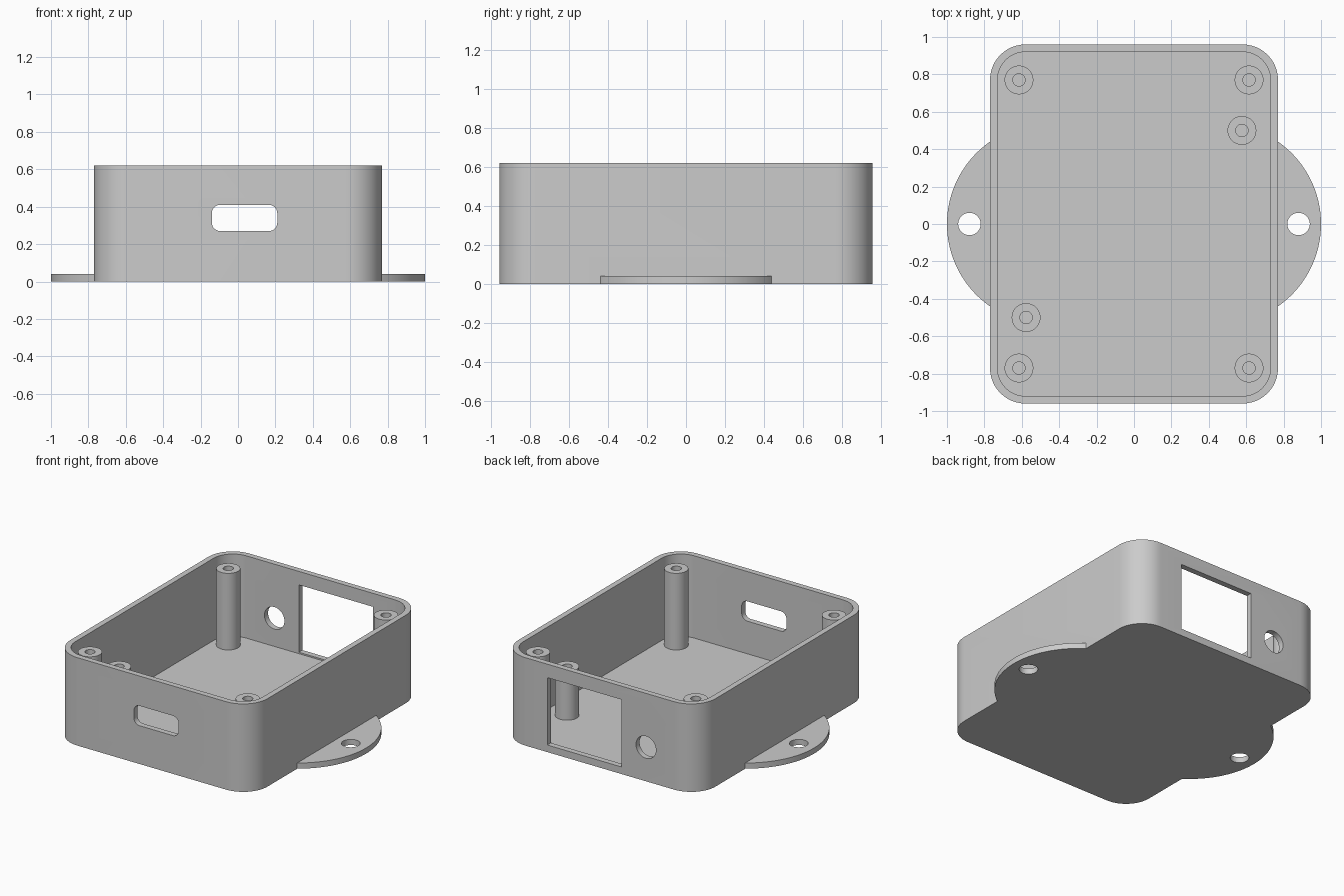
import bpy, bmesh
from math import cos, sin, pi, acos, radians

if "Cube" in bpy.data.objects:
    bpy.data.objects.remove(bpy.data.objects["Cube"], do_unlink=True)

WIDTH, DEPTH, HEIGHT = 1.54, 1.92, 0.62
WALL, FLOOR, CORNER = 0.04, 0.04, 0.19

grey = bpy.data.materials.new("plain grey")
grey.use_nodes = True
grey.diffuse_color = (0.6, 0.6, 0.6, 1)
grey.node_tree.nodes["Principled BSDF"].inputs["Base Color"].default_value = (0.6, 0.6, 0.6, 1)


def arc(cx, cy, r, start, end, steps):
    return [(cx + r * cos(start + (end - start) * i / steps),
             cy + r * sin(start + (end - start) * i / steps)) for i in range(steps + 1)]


def circle(cx, cy, r, steps=40):
    return arc(cx, cy, r, 0, 2 * pi, steps)[:-1]


def rounded_rect(cx, cy, w, h, r, steps=12):
    pts = []
    for i, (sx, sy) in enumerate([(1, 1), (-1, 1), (-1, -1), (1, -1)]):
        pts += arc(cx + sx * (w / 2 - r), cy + sy * (h / 2 - r), r,
                   i * pi / 2, (i + 1) * pi / 2, steps)
    return pts


def prism(name, outline, low, high, along="z"):
    """Extrude an outline along z, or an (x, z) outline along y."""
    bm = bmesh.new()
    place = (lambda a, b: (a, b, low)) if along == "z" else (lambda a, b: (a, low, b))
    face = bm.faces.new([bm.verts.new(place(a, b)) for a, b in outline])
    top = bmesh.ops.extrude_face_region(bm, geom=[face])["geom"]
    shift = (0, 0, high - low) if along == "z" else (0, high - low, 0)
    bmesh.ops.translate(bm, verts=[v for v in top if isinstance(v, bmesh.types.BMVert)], vec=shift)
    bmesh.ops.recalc_face_normals(bm, faces=bm.faces)
    mesh = bpy.data.meshes.new(name)
    bm.to_mesh(mesh)
    bm.free()
    mesh.materials.append(grey)
    obj = bpy.data.objects.new(name, mesh)
    bpy.context.collection.objects.link(obj)
    return obj


def combine(target, tool, operation):
    """Apply a boolean and discard the tool."""
    mod = target.modifiers.new("combine", "BOOLEAN")
    mod.operation, mod.solver, mod.object = operation, "EXACT", tool
    bpy.context.view_layer.objects.active = target
    bpy.ops.object.modifier_apply(modifier=mod.name)
    bpy.data.objects.remove(tool, do_unlink=True)


def smooth(obj):
    bpy.ops.object.select_all(action="DESELECT")
    obj.select_set(True)
    bpy.context.view_layer.objects.active = obj
    bpy.ops.object.shade_smooth_by_angle(angle=radians(30))


# Open box with rounded corners
case = prism("case", rounded_rect(0, 0, WIDTH, DEPTH, CORNER), 0, HEIGHT)

# Mounting ears on both sides, each with a screw hole
ear_r = 0.536
ear_x = 1 - ear_r
half_angle = acos((0.75 - ear_x) / ear_r)
for side in (1, -1):
    outline = [(side * x, y) for x, y in arc(ear_x, 0, ear_r, -half_angle, half_angle, 40)]
    combine(case, prism("ear", outline, 0, FLOOR), "UNION")
    combine(case, prism("ear_hole", circle(side * 0.88, 0, 0.06), -0.1, 0.1), "DIFFERENCE")

# Cavity
cavity = rounded_rect(0, 0, WIDTH - 2 * WALL, DEPTH - 2 * WALL, CORNER - WALL)
combine(case, prism("cavity", cavity, FLOOR, HEIGHT + 0.1), "DIFFERENCE")

# Front slot, back window and back round hole
window = [(-0.17, 0.05), (0.41, 0.05), (0.41, 0.525), (-0.17, 0.525)]
for name, outline, y in [
        ("slot", rounded_rect(0.035, 0.34, 0.35, 0.14, 0.045), -DEPTH / 2),
        ("window", window, DEPTH / 2),
        ("round_hole", circle(-0.36, 0.24, 0.078), DEPTH / 2)]:
    combine(case, prism(name, outline, y - 0.08, y + 0.08, "y"), "DIFFERENCE")
smooth(case)

# Hollow screw posts: tall ones in the corners, short ones for the board
posts = [("corner_post", sx * 0.615, sy * 0.77, 0.58) for sx in (1, -1) for sy in (1, -1)]
posts += [("board_post", s * 0.577, s * 0.5, 0.385) for s in (1, -1)]
for name, x, y, top in posts:
    post = prism(name, circle(x, y, 0.077), FLOOR - 0.01, top)
    combine(post, prism("bore", circle(x, y, 0.033), FLOOR, top + 0.1), "DIFFERENCE")
    smooth(post)
